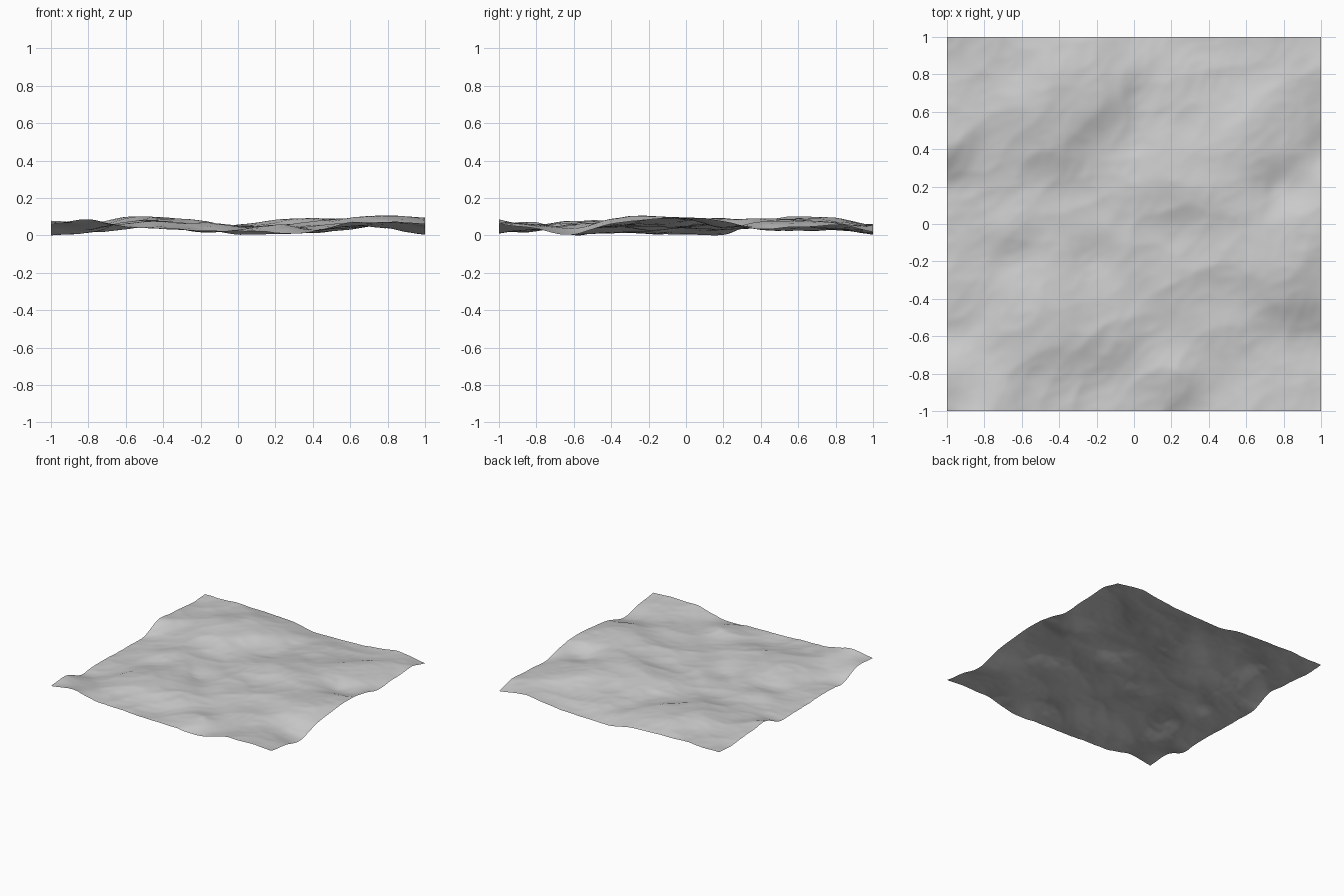
import bpy
import bmesh
from mathutils import Vector, noise

cube = bpy.data.objects.get("Cube")
if cube:
    bpy.data.objects.remove(cube, do_unlink=True)

SEGMENTS = 130

# Broad hills and hollows in hundredths, rows run from back to front
RELIEF = [
    [6, 6, 6, 5, 4, 1, 1, 2, 4, 6, 3],
    [5, 6, 8, 10, 8, 4, 4, 4, 5, 7, 6],
    [7, 7, 10, 10, 8, 3, 5, 6, 8, 9, 5],
    [8, 6, 8, 8, 5, 4, 7, 8, 10, 8, 4],
    [1, 3, 5, 4, 4, 6, 8, 10, 9, 4, 8],
    [1, 3, 6, 5, 5, 5, 6, 8, 9, 10, 10],
    [2, 2, 4, 6, 3, 6, 6, 8, 10, 11, 9],
    [2, 2, 7, 8, 7, 5, 5, 6, 8, 9, 7],
    [1, 3, 7, 8, 7, 5, 4, 5, 6, 4, 1],
    [8, 5, 6, 5, 3, 4, 6, 4, 5, 6, 4],
    [6, 9, 5, 4, 3, 3, 2, 3, 7, 8, 7],
]


def spline(values, position):
    """Smooth curve through evenly spaced values, position from 0 to 1."""
    last = len(values) - 1
    along = min(max(position, 0), 1) * last
    i = min(int(along), last - 1)
    t = along - i
    b, c = values[i], values[i + 1]
    a = values[i - 1] if i > 0 else 2 * b - c
    d = values[i + 2] if i + 2 <= last else 2 * c - b
    return b + t / 2 * (c - a + t * (2 * a - 5 * b + 4 * c - d + t * (3 * (b - c) + d - a)))


def creases(x, y):
    """Fine sharp-crested folds running along the diagonal."""
    along, across = x + y, x - y
    total = 0
    for scale, strength in ((1.9, 0.009), (3.7, 0.006), (8, 0.002)):
        point = Vector((along * scale * 0.7, across * scale, scale))
        total += strength * (0.4 - 2 * abs(noise.noise(point)))
    return total


def height(x, y):
    # Bend the hills a little inside the border so their outlines wander
    inside = (1 - x * x) * (1 - y * y)
    bend = noise.noise_vector(Vector((x, y, 0.5)) * 3) * 0.07 * inside
    u, v = (x + bend.x + 1) / 2, (1 - y - bend.y) / 2
    broad = spline([spline(row, u) for row in RELIEF], v) / 100
    return broad + creases(x, y)


# Rolling ground sheet
bm = bmesh.new()
bmesh.ops.create_grid(bm, x_segments=SEGMENTS, y_segments=SEGMENTS, size=1)
for vert in bm.verts:
    vert.co.z = height(vert.co.x, vert.co.y)

# Rest the lowest hollow on the floor
low = min(vert.co.z for vert in bm.verts)
bmesh.ops.translate(bm, verts=bm.verts, vec=(0, 0, -low))
for face in bm.faces:
    face.smooth = True

mesh = bpy.data.meshes.new("terrain")
bm.to_mesh(mesh)
bm.free()
terrain = bpy.data.objects.new("terrain", mesh)
bpy.context.collection.objects.link(terrain)

# Plain stone colour
stone = bpy.data.materials.new("light_grey")
stone.use_nodes = True
grey = (0.6, 0.6, 0.6, 1)
stone.diffuse_color = grey
stone.node_tree.nodes["Principled BSDF"].inputs["Base Color"].default_value = grey
mesh.materials.append(stone)
